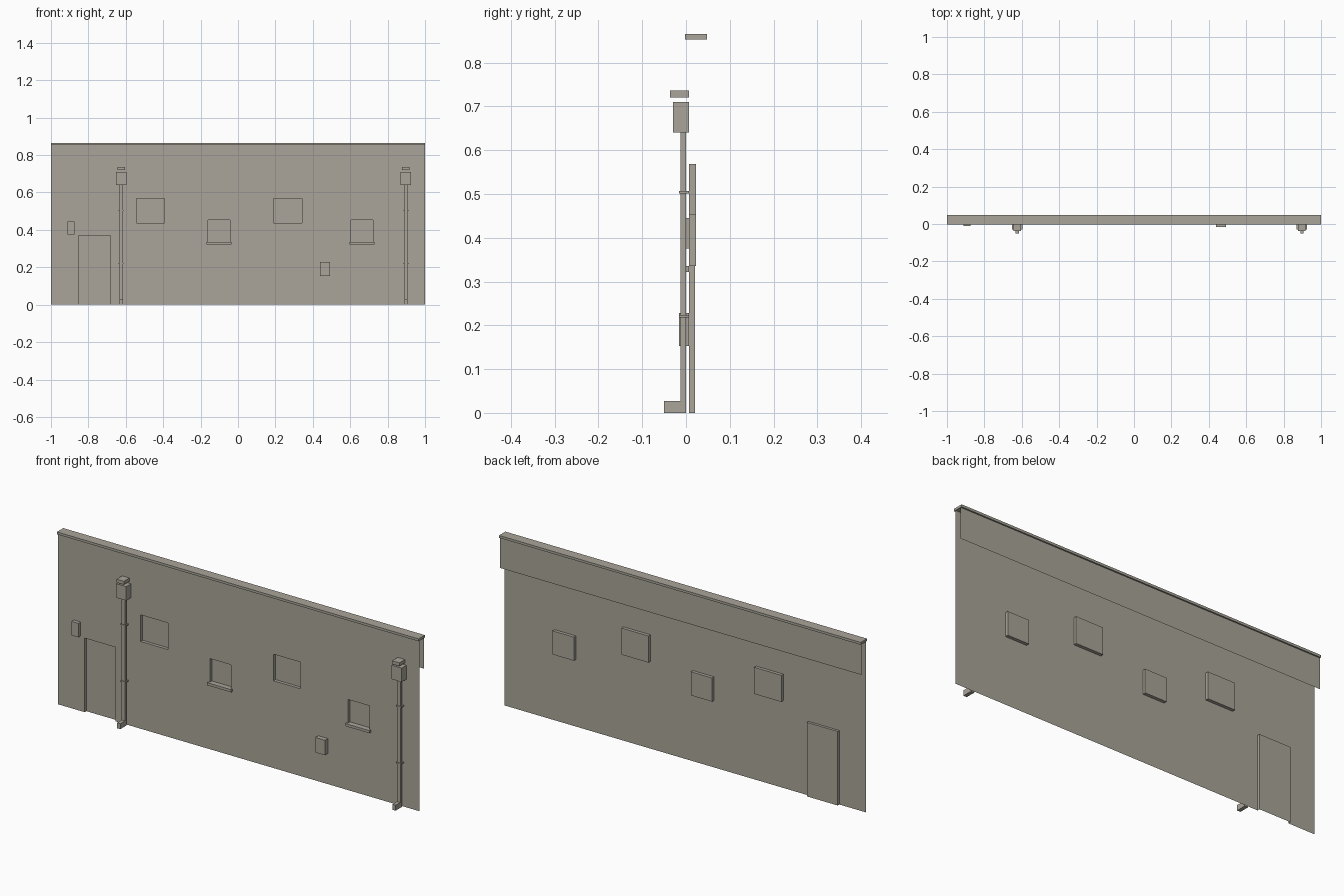
import bpy
import bmesh

cube = bpy.data.objects.get("Cube")
if cube:
    bpy.data.objects.remove(cube, do_unlink=True)

stone = bpy.data.materials.new("warm grey stone")
stone.use_nodes = True
colour = (0.40, 0.375, 0.32, 1)
stone.diffuse_color = colour
stone.node_tree.nodes["Principled BSDF"].inputs["Base Color"].default_value = colour

WALL_Y = 0.007
PANEL_Y = 0.041
TOP = 0.853


def finish(name, bm):
    mesh = bpy.data.meshes.new(name)
    bm.to_mesh(mesh)
    bm.free()
    mesh.materials.append(stone)
    obj = bpy.data.objects.new(name, mesh)
    bpy.context.collection.objects.link(obj)
    return obj


def make_box(xs, ys, zs):
    bm = bmesh.new()
    bmesh.ops.create_cube(bm, size=1)
    for v in bm.verts:
        for axis, (low, high) in enumerate((xs, ys, zs)):
            v.co[axis] = high if v.co[axis] > 0 else low
    return bm


def box(name, xs, ys, zs):
    return finish(name, make_box(xs, ys, zs))


def recess(name, xs, zs, back, open_floor=False):
    """Open-fronted niche whose faces look inwards."""
    bm = make_box(xs, (WALL_Y, back), zs)
    bm.normal_update()
    gone = [f for f in bm.faces
            if f.normal.y < -0.5 or (open_floor and f.normal.z < -0.5)]
    bmesh.ops.delete(bm, geom=gone, context="FACES")
    bmesh.ops.reverse_faces(bm, faces=bm.faces[:])
    return finish(name, bm)


def sheet(name, x_cuts, z_cuts, y, holes=(), facing=-1):
    """Flat sheet cut into cells, leaving out those inside a hole."""
    bm = bmesh.new()
    for x0, x1 in zip(x_cuts, x_cuts[1:]):
        for z0, z1 in zip(z_cuts, z_cuts[1:]):
            cx, cz = (x0 + x1) / 2, (z0 + z1) / 2
            if any(a < cx < b and c < cz < d for (a, b), (c, d) in holes):
                continue
            corners = [(x0, z0), (x1, z0), (x1, z1), (x0, z1)][::-facing]
            bm.faces.new([bm.verts.new((x, y, z)) for x, z in corners])
    bmesh.ops.remove_doubles(bm, verts=bm.verts[:], dist=0.0001)
    bmesh.ops.dissolve_limit(bm, angle_limit=0.01,
                             verts=bm.verts[:], edges=bm.edges[:])
    return finish(name, bm)


# Openings
door = ((-0.853, -0.682), (0, 0.37))
upper_windows = [((x, x + 0.15), (0.436, 0.569)) for x in (-0.543, 0.191)]
lower_windows = [((x, x + 0.118), (0.335, 0.453)) for x in (-0.161, 0.604)]
openings = [door] + upper_windows + lower_windows

# Front wall sheet
x_cuts = sorted({-1, 1} | {x for xs, _ in openings for x in xs})
z_cuts = sorted({0, TOP} | {z for _, zs in openings for z in zs})
sheet("front_wall", x_cuts, z_cuts, WALL_Y, openings)

# Door and window niches
recess("door_recess", *door, 0.02, open_floor=True)
for xs, zs in upper_windows:
    recess("upper_window_recess", xs, zs, 0.023)
for xs, zs in lower_windows:
    recess("lower_window_recess", xs, zs, 0.023)
    box("window_sill", (xs[0] - 0.008, xs[1] + 0.008),
        (-0.004, WALL_Y), (0.322, 0.335))

# Parapet back and coping
sheet("parapet_back", [-1, 1], [0.70, TOP], PANEL_Y, facing=1)
box("coping", (-1, 1), (-0.002, 0.048), (TOP, 0.865))

# Wall boxes
box("small_wall_box", (-0.912, -0.875), (-0.012, WALL_Y), (0.375, 0.445))
box("meter_box", (0.439, 0.492), (-0.016, WALL_Y), (0.153, 0.228))

# Downpipes with hopper, outlet, brackets and shoe
for x in (-0.625, 0.898):
    def part(name, half, ys, zs):
        box(name, (x - half, x + half), ys, zs)

    part("downpipe", 0.009, (-0.013, 0), (0, 0.64))
    part("hopper", 0.028, (-0.03, WALL_Y), (0.64, 0.71))
    part("wall_outlet", 0.02, (-0.037, WALL_Y), (0.72, 0.737))
    part("pipe_shoe", 0.009, (-0.05, -0.013), (0, 0.027))
    for z in (0.221, 0.504):
        part("pipe_bracket", 0.014, (-0.016, WALL_Y), (z - 0.003, z + 0.003))
